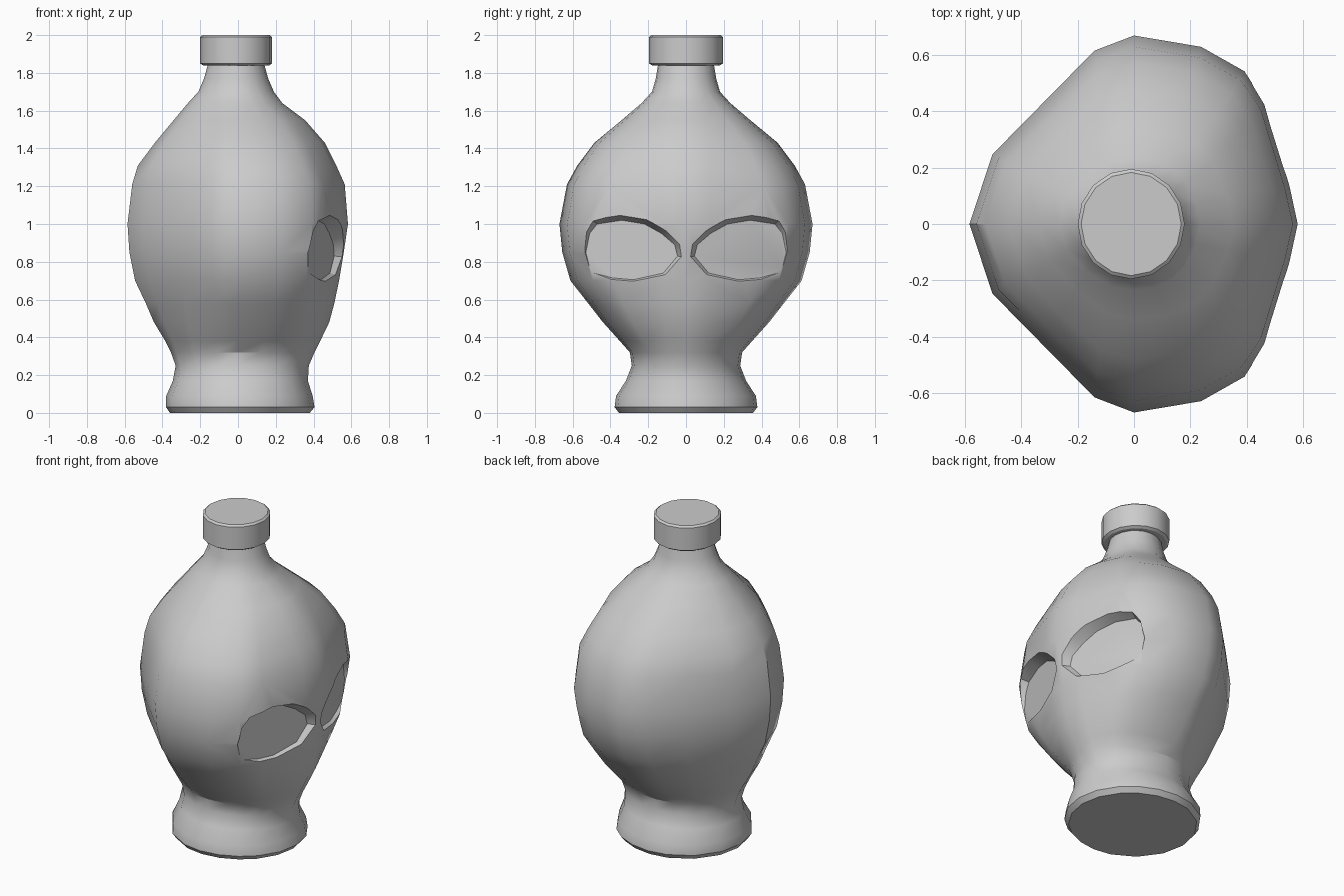
import bpy, bmesh, math

if "Cube" in bpy.data.objects:
    bpy.data.objects.remove(bpy.data.objects["Cube"])

# Half cross-sections, front (+x) to back: head shape and matching circle
HEAD = [(1, 0), (.95, .2), (.8, .64), (.675, .81), (.41, .94), (0, 1),
        (-.24, .92), (-.55, .645), (-.86, .37), (-1, 0)]
ANGLES = [0, 20, 40, 56, 73, 90, 108, 132, 157, 180]
ROUND = [(math.cos(math.radians(a)), math.sin(math.radians(a))) for a in ANGLES]


def loft(name, rings):
    """Skin equal-length closed rings of points and cap both ends."""
    bm = bmesh.new()
    loops = [[bm.verts.new(p) for p in r] for r in rings]
    n = len(loops[0])
    for a, b in zip(loops, loops[1:]):
        for i in range(n):
            j = (i + 1) % n
            bm.faces.new((a[i], a[j], b[j], b[i]))
    bm.faces.new(loops[0][::-1])
    bm.faces.new(loops[-1])
    bmesh.ops.recalc_face_normals(bm, faces=bm.faces)
    me = bpy.data.meshes.new(name)
    bm.to_mesh(me)
    bm.free()
    ob = bpy.data.objects.new(name, me)
    bpy.context.collection.objects.link(ob)
    return ob


def section(z, back, front, half, w):
    """Mirrored ring, w blends circle (0) to head shape (1)."""
    pts = []
    for (hx, hy), (cx, cy) in zip(HEAD, ROUND):
        u, v = cx + (hx - cx) * w, cy + (hy - cy) * w
        pts.append((u * (front if u > 0 else back), v * half, z))
    return pts + [(x, -y, z) for x, y, z in pts[-2:0:-1]]


def smooth(ob, angle):
    bpy.ops.object.select_all(action='DESELECT')
    ob.select_set(True)
    bpy.context.view_layer.objects.active = ob
    bpy.ops.object.shade_smooth_by_angle(angle=math.radians(angle))


# Body: z, back depth, front depth, half width, head-shape weight
BODY = [(0, .36, .38, .355, 0), (.03, .38, .405, .378, 0), (.09, .38, .395, .37, 0),
        (.17, .345, .37, .318, 0), (.25, .33, .375, .287, 0), (.32, .355, .405, .297, .1),
        (.38, .385, .435, .35, .3), (.48, .445, .483, .44, .6), (.58, .488, .51, .518, .8),
        (.70, .545, .535, .612, 1), (.85, .575, .56, .655, 1), (1.0, .585, .582, .67, 1),
        (1.21, .56, .565, .63, 1), (1.31, .53, .52, .575, .9), (1.43, .44, .46, .485, .7),
        (1.55, .34, .355, .34, .5), (1.64, .265, .235, .235, .25), (1.70, .21, .19, .18, 0),
        (1.77, .18, .16, .16, 0), (1.86, .155, .135, .145, 0)]
body = loft("bottle_body", [section(*r) for r in BODY])

# Eye sockets: tapered cutters with a flat slanted floor
EYE = [(.045, .83), (.06, .89), (.13, .95), (.22, 1.0), (.34, 1.02), (.47, 1.0),
       (.51, .95), (.53, .85), (.505, .745), (.39, .715), (.28, .705), (.12, .74)]
for side in (1, -1):
    rings = []
    for scale, lift in ((1, 0), (1.36, .15)):
        ring = []
        for y, z in EYE:
            yy, zz = .29 + (y - .29) * scale, .86 + (z - .86) * scale
            ring.append((.37 + (.51 - yy) * .3 + lift, side * yy, zz))
        rings.append(ring)
    cutter = loft("eye_cutter", rings)
    cutter.hide_render = True
    mod = body.modifiers.new("eye_socket", 'BOOLEAN')
    mod.operation = 'DIFFERENCE'
    mod.solver = 'EXACT'
    mod.object = cutter
    bpy.context.view_layer.objects.active = body
    bpy.ops.object.modifier_apply(modifier=mod.name)
    bpy.data.objects.remove(cutter)
smooth(body, 32)

# Cap: 16-sided disc with chamfered rims
CAP = [(.175, 1.84), (.19, 1.85), (.19, 1.99), (.178, 2.0)]
cap = loft("bottle_cap", [[(-.01 + r * math.cos(i * math.pi / 8),
                            r * 1.03 * math.sin(i * math.pi / 8), z)
                           for i in range(16)] for r, z in CAP])
smooth(cap, 30)
